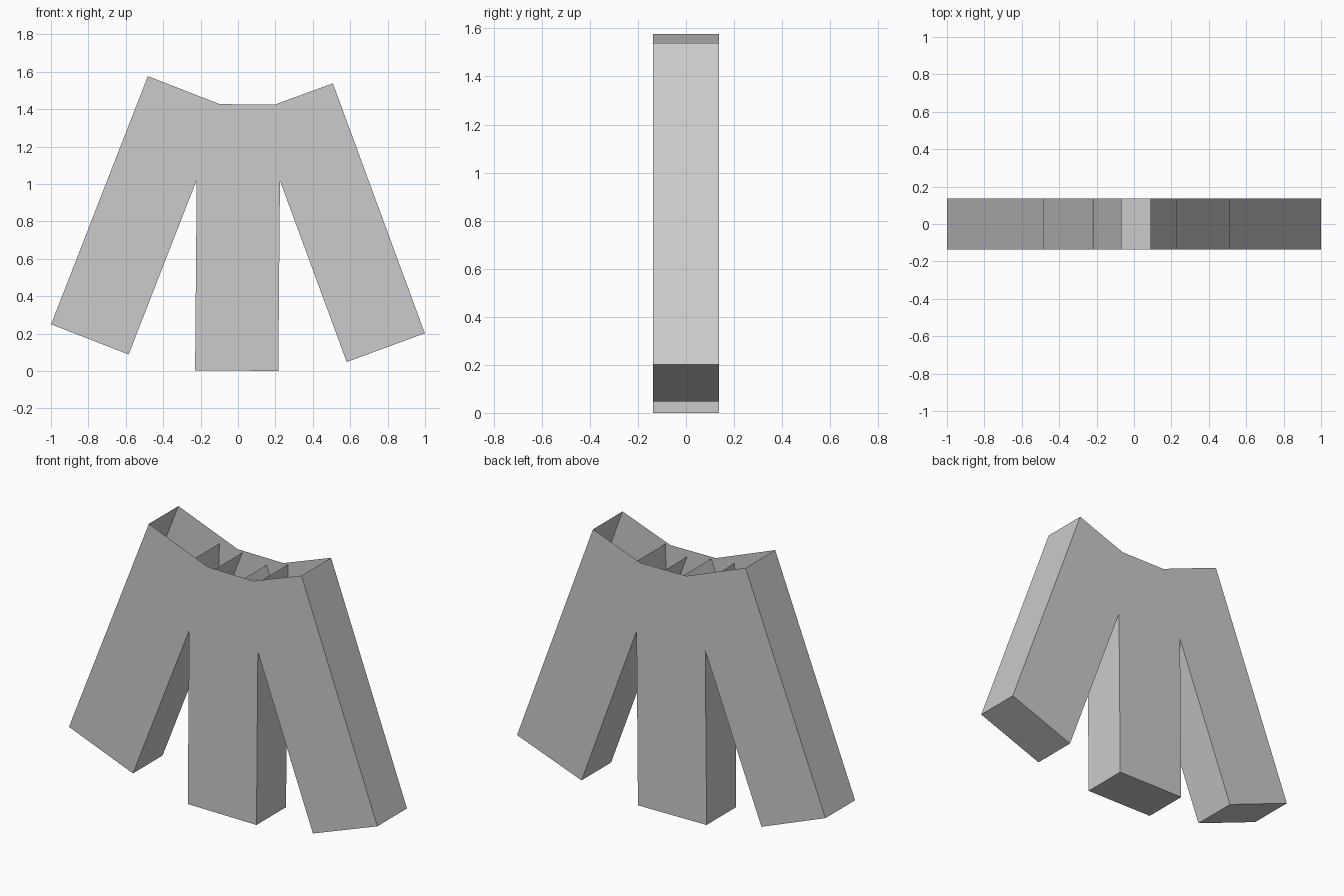
import bpy, bmesh
from math import radians

if "Cube" in bpy.data.objects:
    bpy.data.objects.remove(bpy.data.objects["Cube"])

WIDTH, DEPTH, HEIGHT = 0.445, 0.274, 1.424


def open_box(name, x, z, tilt):
    """Thin-walled box without a lid, pivoting on the centre of its base."""
    bm = bmesh.new()
    bmesh.ops.create_cube(bm, size=1)
    bmesh.ops.translate(bm, verts=bm.verts, vec=(0, 0, 0.5))
    bmesh.ops.scale(bm, verts=bm.verts, vec=(WIDTH, DEPTH, HEIGHT))
    lid = [f for f in bm.faces if f.normal.z > 0.5]
    bmesh.ops.delete(bm, geom=lid, context='FACES_ONLY')
    mesh = bpy.data.meshes.new(name)
    bm.to_mesh(mesh)
    bm.free()
    obj = bpy.data.objects.new(name, mesh)
    obj.location = (x, 0, z)
    obj.rotation_euler = (0, radians(tilt), 0)
    bpy.context.collection.objects.link(obj)


# Three overlapping open boxes, fanned out towards the bottom
open_box("left_box", -0.792, 0.169, 21.3)
open_box("middle_box", -0.007, 0.002, 0.5)
open_box("right_box", 0.790, 0.125, -20.2)
